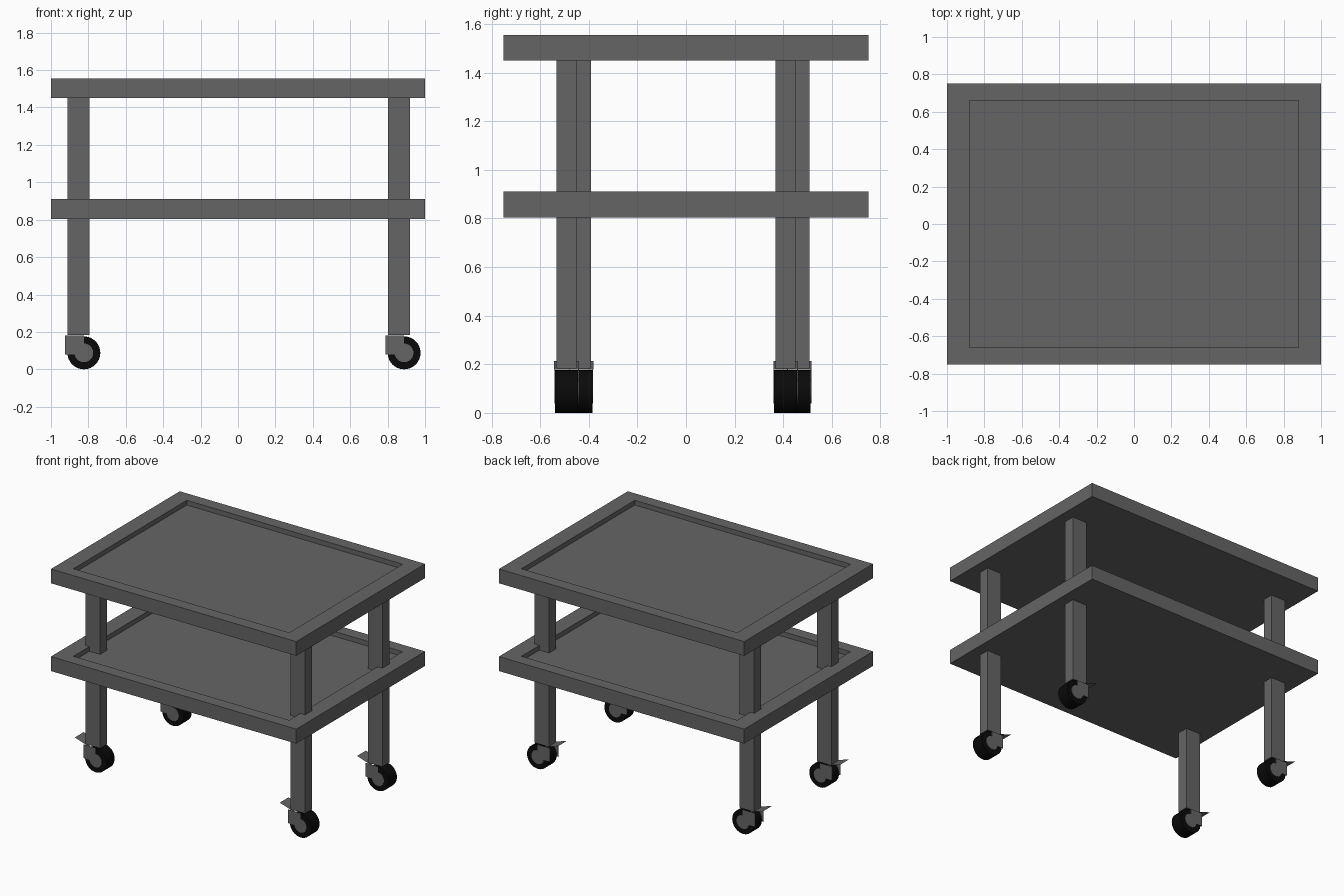
import bpy
import bmesh
import math
from mathutils import Matrix, Vector

old = bpy.data.objects.get("Cube")
if old:
    bpy.data.objects.remove(old, do_unlink=True)


def material(name, value):
    mat = bpy.data.materials.new(name)
    mat.use_nodes = True
    color = (value, value, value, 1)
    mat.diffuse_color = color
    mat.node_tree.nodes["Principled BSDF"].inputs["Base Color"].default_value = color
    return mat


GREY = material("dark grey", 0.13)
BLACK = material("black rubber", 0.003)


def finish(name, bm, mat):
    mesh = bpy.data.meshes.new(name)
    bm.to_mesh(mesh)
    bm.free()
    mesh.materials.append(mat)
    obj = bpy.data.objects.new(name, mesh)
    bpy.context.collection.objects.link(obj)
    return obj


def box_bm(lo, hi):
    lo, hi = Vector(lo), Vector(hi)
    bm = bmesh.new()
    bmesh.ops.create_cube(bm, size=1, matrix=Matrix.Translation((lo + hi) / 2)
                          @ Matrix.Diagonal((*(hi - lo), 1)))
    return bm


def disc(name, center, radius, width, mat):
    bm = bmesh.new()
    turn = Matrix.Translation(center) @ Matrix.Rotation(math.pi / 2, 4, 'X')
    bmesh.ops.create_cone(bm, cap_ends=True, segments=32, radius1=radius,
                          radius2=radius, depth=width, matrix=turn)
    obj = finish(name, bm, mat)
    bpy.ops.object.select_all(action='DESELECT')
    obj.select_set(True)
    bpy.context.view_layer.objects.active = obj
    bpy.ops.object.shade_smooth_by_angle(angle=math.radians(35))


def tray(name, bottom, top):
    # Slab with a shallow recess sunk into its upper face
    bm = box_bm((-1, -.75, bottom), (1, .75, top))
    bm.normal_update()
    upper = max(bm.faces, key=lambda f: f.calc_center_median().z)
    bmesh.ops.inset_region(bm, faces=[upper], thickness=0.09)
    for v in upper.verts:
        v.co.x = math.copysign(.88, v.co.x)
        v.co.y = math.copysign(.66, v.co.y)
    rim = bmesh.ops.extrude_discrete_faces(bm, faces=[upper])["faces"][0]
    for v in rim.verts:
        v.co.z -= .035
    finish(name, bm, GREY)


def caster(name, x, y):
    wx, wz = x + .028, .088
    disc(name + "_wheel", (wx, y, wz), .088, .094, BLACK)
    disc(name + "_hub", (wx, y, wz), .05, .1, GREY)
    # Fork plates on both sides of the wheel
    for side, tag in ((-1, "front"), (1, "back")):
        cy = y + side * .0485
        finish(f"{name}_{tag}_fork", box_bm((x - .072, cy - .0015, .08),
                                            (wx, cy + .0015, .18)), GREY)
    # Thin brake lever rising away from the leg
    bm = bmesh.new()
    ends = ((x - .03, .178), (x - .14, .214))
    a, b = [[bm.verts.new((px, y + s * .051, pz)) for s in (-1, 1)] for px, pz in ends]
    bm.faces.new((a[0], a[1], b[1], b[0]))
    finish(name + "_brake_lever", bm, GREY)


tray("top_tray", 1.45, 1.555)
tray("lower_tray", .803, .91)

# Legs sit in slightly staggered pairs
LEGS = {
    "front_left": (.86, -.491), "back_left": (.86, .41),
    "front_right": (-.852, -.432), "back_right": (-.852, .466),
}
for place, (lx, ly) in LEGS.items():
    finish(place + "_leg", box_bm((lx - .059, ly - .041, .183),
                                  (lx + .059, ly + .041, 1.46)), GREY)
    caster(place + "_caster", lx, ly)
